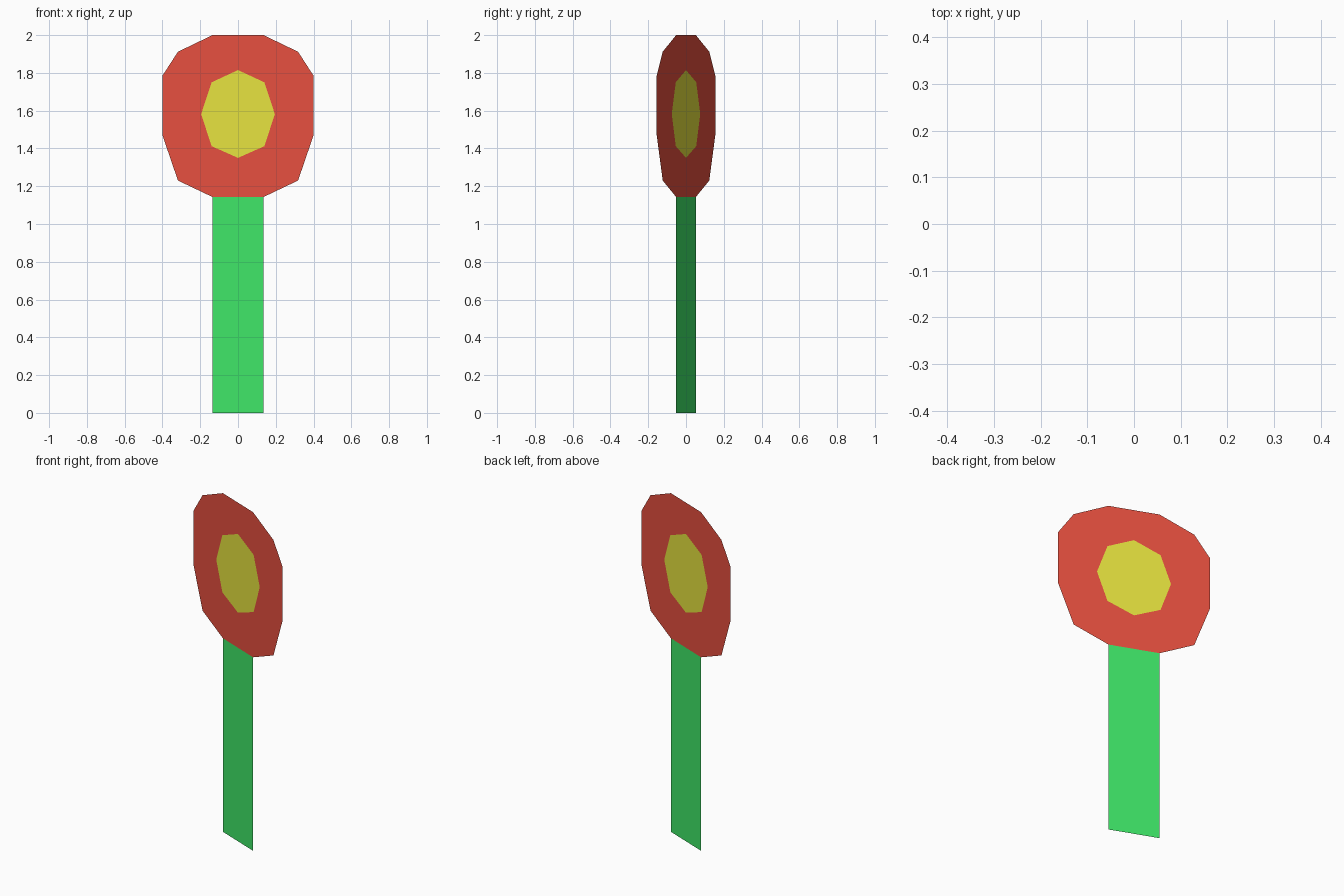
import bpy, bmesh, math
from mathutils import Vector

if "Cube" in bpy.data.objects:
    bpy.data.objects.remove(bpy.data.objects["Cube"])

TURN = math.atan2(-0.155, 0.40)   # the flat flower is turned about z
STRETCH = 1 / math.cos(TURN)      # front-view x to distance along the sheet


def mirrored(half):
    """Close a right-hand profile (top to bottom) with its mirror image."""
    return half + [(-x, z) for x, z in reversed(half) if x > 0]


def sheet(name, color, *loops):
    """Flat sheet in the turned plane; later loops are holes."""
    bm = bmesh.new()
    edges = []
    for loop in loops:
        vs = [bm.verts.new((x * STRETCH, 0, z)) for x, z in loop]
        edges += [bm.edges.new((a, b)) for a, b in zip(vs, vs[1:] + vs[:1])]
    bmesh.ops.triangle_fill(bm, edges=edges, use_beauty=True, normal=Vector((0, -1, 0)))
    bm.normal_update()
    bmesh.ops.reverse_faces(bm, faces=[f for f in bm.faces if f.normal.y > 0])
    mesh = bpy.data.meshes.new(name)
    bm.to_mesh(mesh)
    bm.free()
    obj = bpy.data.objects.new(name, mesh)
    obj.rotation_euler.z = TURN
    bpy.context.collection.objects.link(obj)
    mat = bpy.data.materials.new(name + "_color")
    mat.diffuse_color = (*color, 1)
    mat.use_nodes = True
    mat.node_tree.nodes["Principled BSDF"].inputs["Base Color"].default_value = mat.diffuse_color
    mesh.materials.append(mat)
    return obj


bloom = mirrored([(0.135, 2.0), (0.318, 1.912), (0.40, 1.785),
                  (0.40, 1.47), (0.318, 1.23), (0.135, 1.143)])
heart = mirrored([(0, 1.815), (0.14, 1.75), (0.195, 1.582),
                  (0.14, 1.412), (0, 1.35)])
stalk = mirrored([(0.135, 1.143), (0.135, 0)])

# Red petals around the yellow centre, on a green stem
sheet("petals", (0.8, 0.08, 0.05), bloom, heart)
sheet("flower_center", (0.8, 0.77, 0.05), heart)
sheet("stem", (0.05, 0.8, 0.14), stalk)
